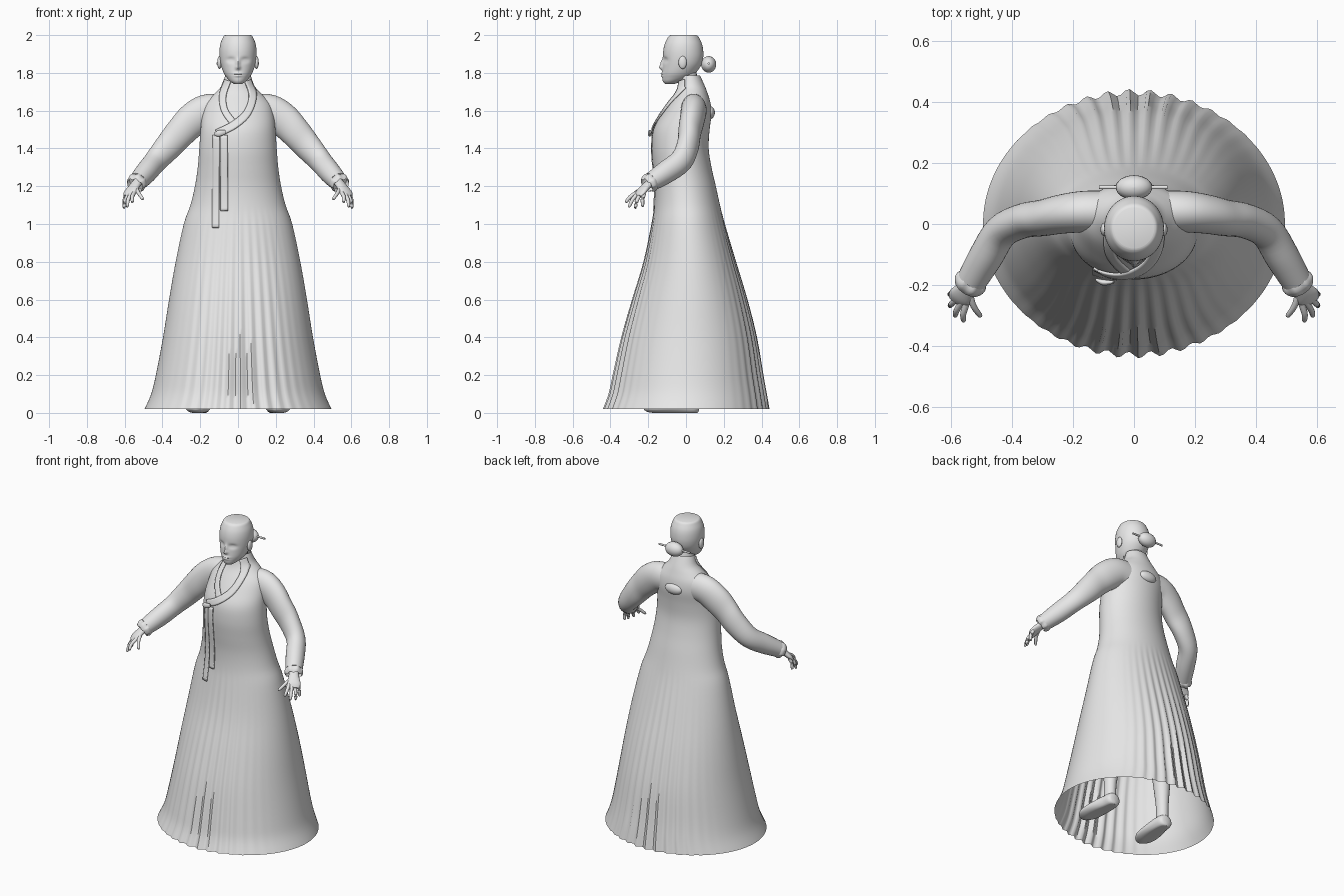
import bpy, bmesh, math
from math import sin, cos, exp, pi
from mathutils import Vector
from mathutils.bvhtree import BVHTree

cube = bpy.data.objects.get("Cube")
if cube:
    bpy.data.objects.remove(cube, do_unlink=True)

clay = bpy.data.materials.new("light_grey")
clay.use_nodes = True
GREY = (0.8, 0.8, 0.8, 1)
clay.diffuse_color = GREY
clay.node_tree.nodes["Principled BSDF"].inputs["Base Color"].default_value = GREY


def spline(keys, steps):
    """Catmull-Rom interpolation of tuples of any length."""
    out = []
    for i in range(len(keys) - 1):
        a, b, c, d = (keys[max(i - 1, 0)], keys[i], keys[i + 1], keys[min(i + 2, len(keys) - 1)])
        for k in range(steps):
            t = k / steps
            out.append(tuple(
                q + t / 2 * (r - p + t * (2 * p - 5 * q + 4 * r - s + t * (3 * (q - r) + s - p)))
                for p, q, r, s in zip(a, b, c, d)))
    out.append(tuple(keys[-1]))
    return out


def skin(name, rings, closed=True, caps=(True, True), thick=0, angle=50):
    """Bridge rows of points into one smooth-shaded object."""
    bm = bmesh.new()
    rows = [[bm.verts.new(p) for p in ring] for ring in rings]
    count = len(rows[0])
    for lower, upper in zip(rows, rows[1:]):
        for j in range(count if closed else count - 1):
            k = (j + 1) % count
            bm.faces.new((lower[j], lower[k], upper[k], upper[j]))
    for row, wanted in zip((rows[0], rows[-1]), caps):
        if wanted and closed:
            bm.faces.new(row)
    bmesh.ops.recalc_face_normals(bm, faces=bm.faces)
    mesh = bpy.data.meshes.new(name)
    bm.to_mesh(mesh)
    bm.free()
    mesh.materials.append(clay)
    obj = bpy.data.objects.new(name, mesh)
    bpy.context.collection.objects.link(obj)
    if thick:
        mod = obj.modifiers.new("thickness", "SOLIDIFY")
        mod.thickness, mod.offset = thick, 0
    bpy.ops.object.select_all(action="DESELECT")
    obj.select_set(True)
    bpy.context.view_layer.objects.active = obj
    bpy.ops.object.shade_smooth_by_angle(angle=math.radians(angle))
    return obj


def loft(name, keys, steps, count, shape=None, **options):
    """Stack ovals given as (height, half width, front y, back y)."""
    rings = []
    for z, rx, front, back in spline(keys, steps):
        ring = []
        for j in range(count):
            a = 2 * pi * j / count
            p = Vector((rx * cos(a), (front + back) / 2 + (back - front) / 2 * sin(a), z))
            ring.append(shape(p, a) if shape else p)
        rings.append(ring)
    return skin(name, rings, **options)


def tube(name, keys, steps=4, count=20, shape=None, **options):
    """Sweep an oval along (x, y, z, horizontal radius, other radius)."""
    path = spline(keys, steps)
    rings = []
    for i, (x, y, z, wide, tall) in enumerate(path):
        along = Vector(path[min(i + 1, len(path) - 1)][:3]) - Vector(path[max(i - 1, 0)][:3])
        along.normalize()
        ref = Vector((0, 1, 0)) if abs(along.z) > 0.95 else Vector((0, 0, 1))
        u = along.cross(ref).normalized()
        v = u.cross(along)
        ring = []
        for j in range(count):
            a = 2 * pi * j / count
            p = Vector((x, y, z)) + u * wide * cos(a) + v * tall * sin(a)
            ring.append(shape(p, a) if shape else p)
        rings.append(ring)
    return skin(name, rings, **options)


def ball(name, centre, size):
    """Ellipsoid made of stacked ovals."""
    rings = []
    for i in range(13):
        b = -pi / 2 + pi * (i + 0.02) / 12.04
        rings.append([Vector((centre[0] + size[0] * cos(b) * cos(pi * j / 12),
                              centre[1] + size[1] * cos(b) * sin(pi * j / 12),
                              centre[2] + size[2] * sin(b))) for j in range(24)])
    return skin(name, rings)


# Gown: bell skirt, bodice and standing neckline, pleated front and back
def pleat(p, a):
    fade = max(0, min(1, (1.1 - p.z) / 0.9))
    fold = 0.011 * fade * abs(sin(a)) ** 6 * sin(44 * a)
    p.y += fold * (1 if sin(a) > 0 else -1)
    return p


gown = loft("gown", [
    (.02, .495, -.43, .432), (.1, .46, -.4, .418), (.2, .435, -.378, .4),
    (.4, .397, -.335, .368), (.6, .365, -.28, .32), (.8, .33, -.222, .262),
    (1, .287, -.182, .205), (1.1, .252, -.168, .18), (1.2, .228, -.166, .158),
    (1.3, .213, -.175, .135), (1.4, .205, -.182, .12), (1.5, .198, -.172, .125),
    (1.58, .19, -.13, .135), (1.64, .172, -.092, .13), (1.69, .125, -.058, .115),
    (1.73, .088, -.042, .1), (1.785, .068, -.03, .075)],
    4, 220, pleat, caps=(False, False))

# Sash of gathered cloth on the upper back
ball("back_fold", (0, .125, 1.59), (.06, .028, .035))

surface = BVHTree.FromPolygons([v.co for v in gown.data.vertices],
                               [tuple(f.vertices) for f in gown.data.polygons])


def strip(name, path, width, lift):
    """Lay a flat band of cloth on the front of the gown."""
    points = [Vector((x, 0, z)) for x, z in spline(path, 8)]
    rings = []
    for i, p in enumerate(points):
        along = (points[min(i + 1, len(points) - 1)] - points[max(i - 1, 0)]).normalized()
        side = Vector((along.z, 0, -along.x)) * width / 2
        row = []
        for k in (-1, -0.5, 0, 0.5, 1):
            q = p + side * k
            start = Vector((q.x, -1, q.z))
            hit = surface.ray_cast(start, Vector((0, 1, 0)))[0]
            if hit is None:
                hit = surface.find_nearest(Vector((q.x, 0, q.z)))[0]
            row.append(hit - Vector((0, lift, 0)))
        rings.append(row)
    return skin(name, rings, closed=False, thick=0.008)


# Crossed collar, bow and hanging ribbons
strip("under_collar", [(-.055, 1.76), (-.08, 1.68), (-.07, 1.6), (-.02, 1.53)], .035, .004)
strip("over_collar", [(.055, 1.76), (.078, 1.68), (.05, 1.59), (-.02, 1.525), (-.11, 1.48)], .04, .009)
strip("long_ribbon", [(-.115, 1.47), (-.117, 1.2), (-.118, .98)], .035, .003)
strip("short_ribbon", [(-.075, 1.47), (-.073, 1.25), (-.072, 1.07)], .038, .005)
tube("ribbon_bow", [(-.125, -.182, 1.475, .004, .008), (-.1, -.192, 1.48, .01, .017),
                    (-.065, -.19, 1.488, .004, .01)])


# Head with sockets, nose, mouth and flat crown
def face(p, a):
    if sin(a) < 0:
        bump = lambda x, z, w, h: exp(-((abs(p.x) - x) / w) ** 2 - ((p.z - z) / h) ** 2)
        p.y += 0.011 * bump(.038, 1.868, .022, .013) - 0.004 * bump(.038, 1.866, .013, .006)
        p.y -= 0.013 * bump(0, 1.85, .01, .022) + 0.016 * bump(0, 1.828, .013, .01)
        p.y -= 0.008 * bump(0, 1.795, .024, .006) + 0.006 * bump(0, 1.784, .018, .005)
        p.y += 0.004 * bump(0, 1.79, .03, .002)
    return p


loft("head", [
    (1.742, .022, -.112, -.06), (1.755, .042, -.122, -.02), (1.775, .06, -.126, .025),
    (1.8, .076, -.126, .052), (1.84, .09, -.123, .08), (1.88, .097, -.122, .091),
    (1.92, .098, -.12, .091), (1.955, .093, -.112, .084), (1.985, .081, -.098, .07),
    (1.996, .074, -.088, .062), (2, .066, -.08, .054)], 6, 112, face)
tube("neck", [(0, .035, 1.64, .058, .056), (0, .02, 1.72, .054, .052), (0, -.005, 1.82, .055, .055)])

# Hair bun and pin
ball("hair_bun", (0, .12, 1.845), (.06, .04, .044))
tube("hair_pin", [(-.115, .12, 1.85, .006, .006), (.11, .12, 1.85, .006, .006)], count=10)

# Paired parts
for word, s in (("left", 1), ("right", -1)):
    def flip(p, a):
        return Vector((p.x * s, p.y, p.z))

    def ruffle(p, a):
        return flip(p + Vector((0, 0, 0.004 * sin(7 * a))), a)

    def grounded(p, a):
        return Vector((p.x * s, p.y, max(p.z, 0)))

    ball(word + "_ear", (s * .098, -.018, 1.855), (.012, .022, .034))

    # Sleeve and frilled cuff
    tube(word + "_sleeve", [
        (.09, .04, 1.6, .07, .088), (.17, .04, 1.595, .068, .09), (.24, .032, 1.55, .064, .09),
        (.3, .02, 1.49, .06, .082), (.365, .01, 1.415, .057, .074), (.435, -.025, 1.335, .056, .064),
        (.485, -.105, 1.275, .056, .06), (.53, -.182, 1.225, .05, .05)], count=32, shape=flip)
    tube(word + "_cuff", [(.522, -.168, 1.234, .042, .042), (.536, -.192, 1.218, .055, .05),
                          (.546, -.208, 1.205, .046, .04)],
         count=42, shape=ruffle, caps=(True, False))

    # Hand
    tube(word + "_palm", [(.528, -.18, 1.226, .026, .022), (.552, -.215, 1.195, .032, .019),
                          (.57, -.24, 1.168, .04, .016), (.58, -.255, 1.148, .032, .01)], shape=flip)
    hand = {"thumb": ((.54, -.225, 1.19), (.503, -.305, 1.13)),
            "index_finger": ((.55, -.262, 1.165), (.56, -.32, 1.115)),
            "middle_finger": ((.565, -.255, 1.16), (.588, -.303, 1.09)),
            "ring_finger": ((.578, -.242, 1.158), (.605, -.27, 1.083)),
            "little_finger": ((.588, -.222, 1.16), (.604, -.23, 1.092))}
    for finger, (root, tip) in hand.items():
        root, tip = Vector(root), Vector(tip)
        bend = root.lerp(tip, 0.5) + Vector((.005, -.004, .004))
        last = root.lerp(tip, 0.93)
        tube(word + "_" + finger, [(*root, .011, .011), (*bend, .01, .01),
                                   (*last, .008, .008), (*tip, .002, .002)], count=12, shape=flip)

    # Leg and slipper under the skirt
    tube(word + "_leg", [(.2, .02, .04, .036, .04), (.2, .02, .15, .036, .04), (.185, .025, .38, .055, .06),
                         (.16, .01, .6, .058, .062), (.125, 0, .95, .085, .09)], shape=flip)
    tube(word + "_shoe", [(.2, .068, .035, .012, .02), (.2, .055, .035, .042, .04), (.2, 0, .035, .052, .045),
                          (.21, -.09, .03, .064, .036), (.215, -.16, .026, .06, .028),
                          (.213, -.205, .026, .035, .02), (.21, -.222, .028, .008, .008)],
         count=28, shape=grounded)
